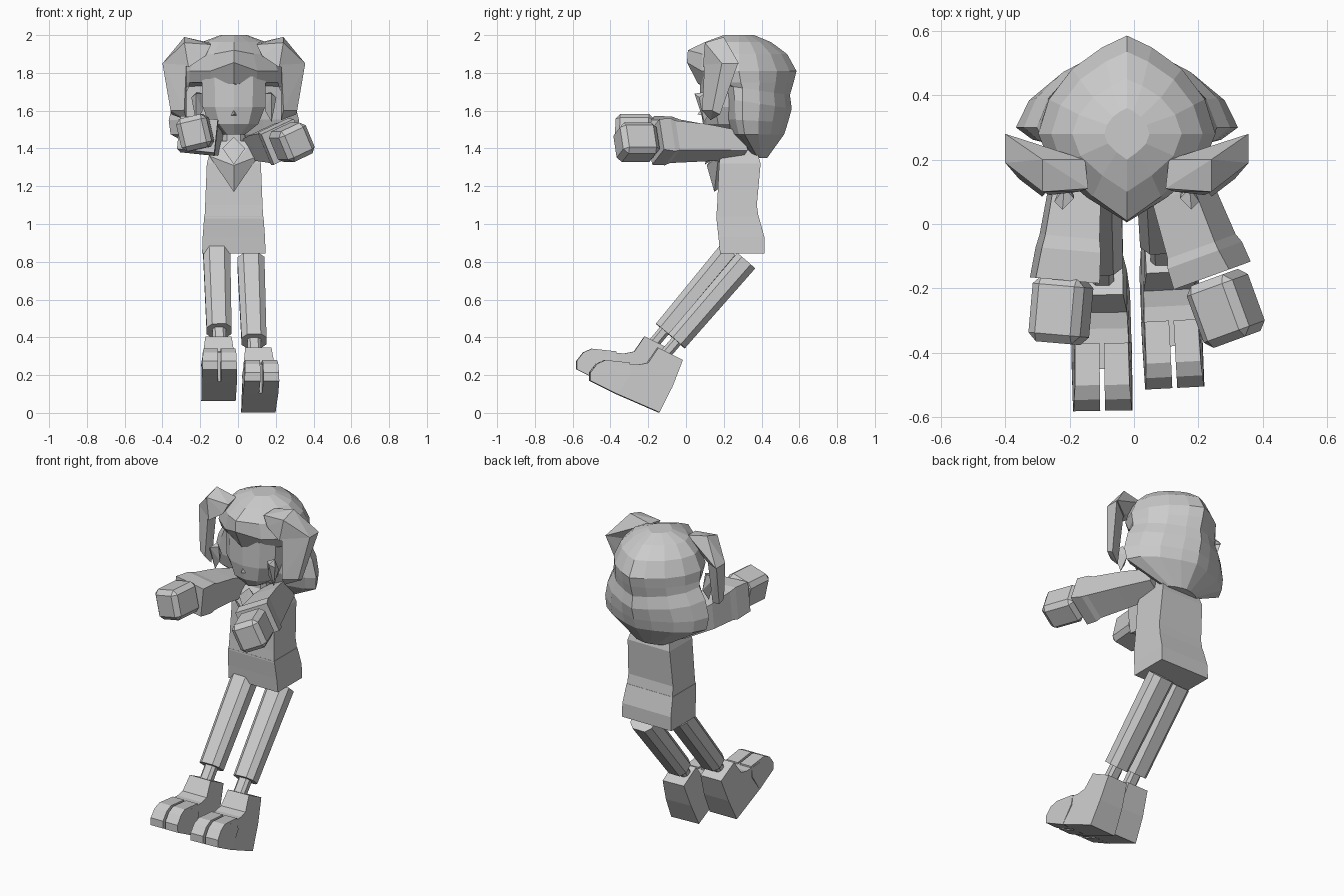
import bpy, bmesh, math
from mathutils import Vector, Matrix

if "Cube" in bpy.data.objects:
    bpy.data.objects.remove(bpy.data.objects["Cube"])

CX = -0.022  # body centre line
grey = bpy.data.materials.new("plain_grey")
grey.diffuse_color = (0.6, 0.6, 0.6, 1)
grey.use_nodes = True
grey.node_tree.nodes["Principled BSDF"].inputs["Base Color"].default_value = grey.diffuse_color


def finish(name, bm):
    bmesh.ops.recalc_face_normals(bm, faces=bm.faces)
    me = bpy.data.meshes.new(name)
    bm.to_mesh(me)
    bm.free()
    me.materials.append(grey)
    ob = bpy.data.objects.new(name, me)
    bpy.context.collection.objects.link(ob)
    return ob


def loft(name, rings):
    bm = bmesh.new()
    rows = [[bm.verts.new(p) for p in r] for r in rings]
    n = len(rows[0])
    for a, b in zip(rows, rows[1:]):
        for i in range(n):
            bm.faces.new((a[i], a[(i + 1) % n], b[(i + 1) % n], b[i]))
    bm.faces.new(rows[0])
    bm.faces.new(rows[-1])
    return finish(name, bm)


def hull(name, pts):
    bm = bmesh.new()
    for p in pts:
        bm.verts.new(p)
    bmesh.ops.convex_hull(bm, input=bm.verts)
    bmesh.ops.dissolve_limit(bm, angle_limit=0.02, verts=bm.verts, edges=bm.edges)
    return finish(name, bm)


def section(c, hx, hy, rot, cut=0.0):
    """Rectangle, or octagon when cut > 0, turned by rot and moved to c."""
    if cut:
        q = [(hx, hy - cut), (hx - cut, hy), (cut - hx, hy), (-hx, hy - cut),
             (-hx, cut - hy), (cut - hx, -hy), (hx - cut, -hy), (hx, cut - hy)]
    else:
        q = [(hx, hy), (-hx, hy), (-hx, -hy), (hx, -hy)]
    return [Vector(c) + rot @ Vector((x, y, 0)) for x, y in q]


def along(a, b):
    d = (Vector(b) - Vector(a)).normalized()
    x = (Vector((1, 0, 0)) - d * d.x).normalized()
    return Matrix((x, d.cross(x), d)).transposed()


def turned(yaw, roll):
    return (Matrix.Rotation(math.radians(yaw), 3, 'Z')
            @ Matrix.Rotation(math.radians(roll), 3, 'Y'))


# Hair cap: z, half width, front y, widest y, back y, slope, lift of front point
cap = [(2.0, .07, .2, .28, .36, 0, 0), (1.963, .17, .1, .28, .45, 0, 0),
       (1.9, .235, .01, .28, .535, 0, .02), (1.81, .275, .005, .28, .585, 0, .045),
       (1.75, .275, .065, .29, .57, 0, -.01), (1.72, .28, .17, .3, .55, .15, 0),
       (1.65, .32, .19, .3, .56, .15, 0), (1.55, .345, .2, .3, .54, .05, 0),
       (1.475, .335, .23, .31, .52, 0, 0), (1.35, .11, .34, .38, .43, 0, 0)]
rings = []
for z, w, f, c, b, s, lift in cap:
    half = [(.45 * w, f + .28 * (c - f)), (.85 * w, f + .62 * (c - f)), (w, c),
            (.88 * w, c + .35 * (b - c)), (.62 * w, c + .66 * (b - c)),
            (.28 * w, c + .88 * (b - c))]
    pts = [(0, f)] + half + [(0, b)] + [(-x, y) for x, y in reversed(half)]
    rings.append([(CX + x, y, z + s * (c - y) + (lift if i == 0 else 0))
                  for i, (x, y) in enumerate(pts)])
loft("hair_cap", rings)

# Face: half width, front y, z
loft("face", [[(CX + x, y, z) for x, y in
               ((0, f), (.6 * w, f + .02), (w, f + .08), (w, .32), (-w, .32),
                (-w, f + .08), (-.6 * w, f + .02))]
              for w, f, z in ((.06, .13, 1.475), (.13, .09, 1.53),
                              (.165, .075, 1.62), (.17, .075, 1.78))])
# Nose
hull("nose", [(CX - .015, .085, 1.575), (CX + .015, .085, 1.575),
              (CX, .06, 1.58), (CX, .08, 1.605)])

for s, side in ((-1, "right"), (1, "left")):
    def P(x, y, z):
        return (CX + s * x, y, z)
    # Bunches: a top bend and a hanging tail
    hull(side + "_bunch_top", [P(.12, .11, 1.95), P(.13, .2, 1.96),
                               P(.262, .1, 1.96), P(.262, .2, 1.99),
                               P(.378, .19, 1.85), P(.378, .28, 1.85),
                               P(.24, .09, 1.83), P(.26, .2, 1.83),
                               P(.15, .1, 1.89)])
    hull(side + "_bunch_tail", [P(.378, .19, 1.85), P(.378, .275, 1.85),
                                P(.25, .1, 1.88), P(.26, .2, 1.88),
                                P(.335, .14, 1.6), P(.33, .18, 1.58),
                                P(.263, .085, 1.6), P(.25, .13, 1.55)])
    # Lock of hair beside the face
    hull(side + "_side_lock", [P(.2, .045, 1.69), P(.225, .07, 1.67),
                               P(.165, .08, 1.69), P(.195, .11, 1.7),
                               P(.165, .09, 1.6), P(.2, .095, 1.54),
                               P(.195, .15, 1.62)])


# Torso and hips: half width, front y, back y, z
def body(name, rows):
    loft(name, [[(CX - w, f, z), (CX + w, f, z), (CX + w, b, z), (CX - w, b, z)]
                for w, f, b, z in rows])


body("jacket", [(.155, .16, .385, 1.03), (.152, .165, .375, 1.1),
                (.143, .175, .395, 1.32), (.11, .2, .36, 1.44)])
body("hips", [(.168, .18, .415, .845), (.165, .172, .415, .93),
              (.157, .16, .385, 1.04)])
loft("neck", [section((CX, .26, z), .06, .06, Matrix.Identity(3), .025)
              for z in (1.38, 1.53)])

# Collar
hull("collar", [(CX, .15, 1.17), (CX, .11, 1.31), (CX - .13, .172, 1.36),
                (CX + .13, .172, 1.36), (CX - .1, .195, 1.44),
                (CX + .1, .195, 1.44), (CX, .19, 1.2)])
hull("collar_knot", [(CX, .1, 1.315), (CX - .06, .127, 1.4),
                     (CX + .06, .127, 1.4), (CX, .14, 1.46), (CX, .2, 1.38)])

# Arms: shoulder, elbow, cuff start, cuff end, hand, yaw, arm roll, hand roll (degrees)
arms = (("right", (-.13, .3, 1.42), (-.185, .1, 1.445), (-.2, -.04, 1.46),
         (-.215, -.175, 1.475), (-.227, -.268, 1.483), -5, 6, -13),
        ("left", (.085, .3, 1.415), (.15, .1, 1.43), (.21, -.07, 1.435),
         (.243, -.16, 1.435), (.285, -.262, 1.432), 20, -24, -24))
for side, sh, el, c0, c1, hand, yaw, roll, hand_roll in arms:
    flat = turned(yaw, roll) @ Matrix.Rotation(math.radians(90), 3, 'X')
    loft(side + "_sleeve", [section(sh, .06, .055, flat), section(el, .075, .075, flat),
                            section(c0, .085, .085, flat)])
    loft(side + "_cuff", [section(c0, .085, .085, flat),
                          section(Vector(c0).lerp(Vector(c1), .3), .092, .095, flat),
                          section(c1, .1, .088, flat)])
    # Mitten-like fist with bevelled edges
    bm = bmesh.new()
    bmesh.ops.create_cube(bm, size=1)
    bmesh.ops.scale(bm, vec=(.165, .205, .178), verts=bm.verts)
    bmesh.ops.bevel(bm, geom=bm.edges[:], offset=.026, segments=1, affect='EDGES')
    bmesh.ops.transform(bm, verts=bm.verts,
                        matrix=Matrix.Translation(hand) @ turned(yaw, hand_roll).to_4x4())
    finish(side + "_fist", bm)

# Legs, ankles and shoes: hip, trouser end, shoe centre x, shoe shift, shoe yaw
legs = (("right", (-.113, .235, .855), (-.1, -.115, .435), -.106, -.07, .06, 1),
        ("left", (.068, .318, .805), (.085, -.05, .38), .1, 0, 0, 3))
for side, top, end, sx, dy, dz, yaw in legs:
    rot = along(top, end)
    loft(side + "_leg", [section(top, .072, .063, rot, .032),
                         section(end, .066, .058, rot, .03)])
    tip = Vector(end) + rot @ Vector((0, 0, .13))
    loft(side + "_ankle", [section(end, .036, .03, rot, .015),
                           section(tip, .036, .03, rot, .015)])
    spin = Matrix.Rotation(math.radians(yaw), 3, 'Z')

    def prism(name, prof, a, b):
        # side profile points are y, z and a width factor about the shoe centre
        loft(name, [[Vector((sx, dy, dz)) + spin @ Vector((x * k, y, z))
                     for y, z, k in prof] for x in (a, b)])

    prism(side + "_shoe", [(-.145, .003, .97), (-.38, .105, 1), (-.38, .26, .93),
                           (-.255, .255, .88), (-.205, .265, .86), (-.15, .345, .74),
                           (-.02, .28, .74), (-.075, .14, .88)], -.094, .094)
    for k in (-1, 1):
        prism(side + "_toe", [(-.37, .1, 1), (-.51, .17, .98), (-.51, .215, .96),
                              (-.475, .26, .94), (-.43, .28, .9), (-.3, .266, .88),
                              (-.3, .2, 1)], k * .008, k * .094)
